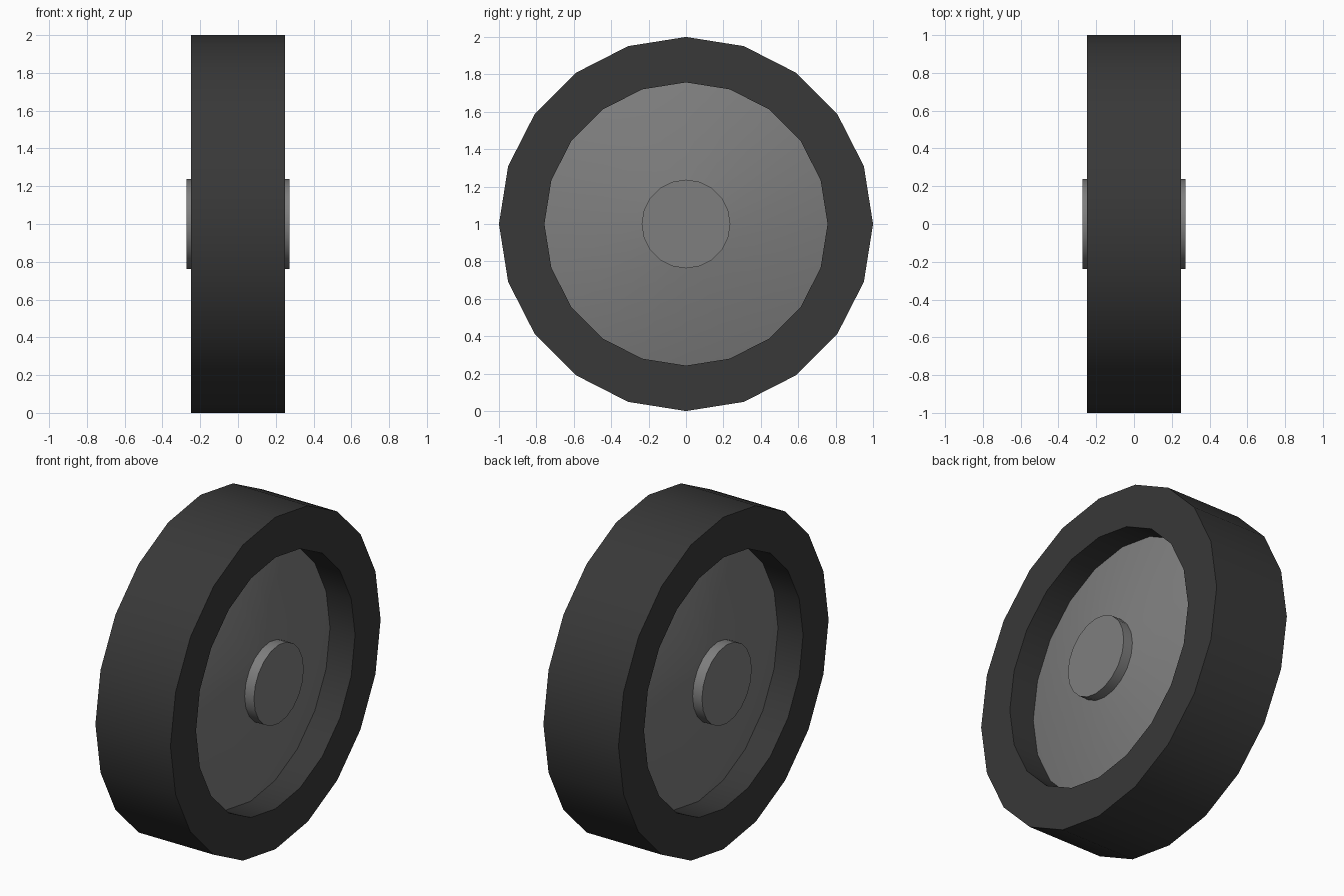
import bpy, bmesh
from math import sin, cos, pi, radians

if "Cube" in bpy.data.objects:
    bpy.data.objects.remove(bpy.data.objects["Cube"])

SIDES = 20


def material(name, value):
    mat = bpy.data.materials.new(name)
    mat.diffuse_color = (value, value, value, 1)
    mat.use_nodes = True
    mat.node_tree.nodes["Principled BSDF"].inputs["Base Color"].default_value = mat.diffuse_color
    return mat


def revolve(name, profile, mat, closed=False):
    """Spin (x, radius) points round the x axle; an open profile gets end caps."""
    bm = bmesh.new()
    rings = [[bm.verts.new((x, r * sin(2 * pi * i / SIDES), 1 + r * cos(2 * pi * i / SIDES)))
              for i in range(SIDES)] for x, r in profile]
    pairs = list(zip(rings, rings[1:]))
    if closed:
        pairs.append((rings[-1], rings[0]))
    else:
        bm.faces.new(rings[0])
        bm.faces.new(rings[-1])
    for a, b in pairs:
        for i in range(SIDES):
            j = (i + 1) % SIDES
            bm.faces.new((a[i], a[j], b[j], b[i]))
    bmesh.ops.recalc_face_normals(bm, faces=bm.faces)
    mesh = bpy.data.meshes.new(name)
    bm.to_mesh(mesh)
    bm.free()
    obj = bpy.data.objects.new(name, mesh)
    bpy.context.collection.objects.link(obj)
    mesh.materials.append(mat)
    bpy.ops.object.select_all(action='DESELECT')
    obj.select_set(True)
    bpy.context.view_layer.objects.active = obj
    bpy.ops.object.shade_smooth_by_angle(angle=radians(30))
    return obj


rubber = material("dark_rubber", 0.04)
metal = material("grey_metal", 0.21)

# Tire: square-section ring
revolve("tire", [(-0.25, 1), (0.25, 1), (0.25, 0.757), (-0.25, 0.757)], rubber, closed=True)

# Rim: recessed disc, dished outwards to the hub on both sides
revolve("rim", [(-0.21, 0.237), (-0.083, 0.757), (0.083, 0.757), (0.21, 0.237)], metal)

# Hub: short axle drum proud of the tire
revolve("hub", [(-0.272, 0.237), (0.272, 0.237)], metal)
